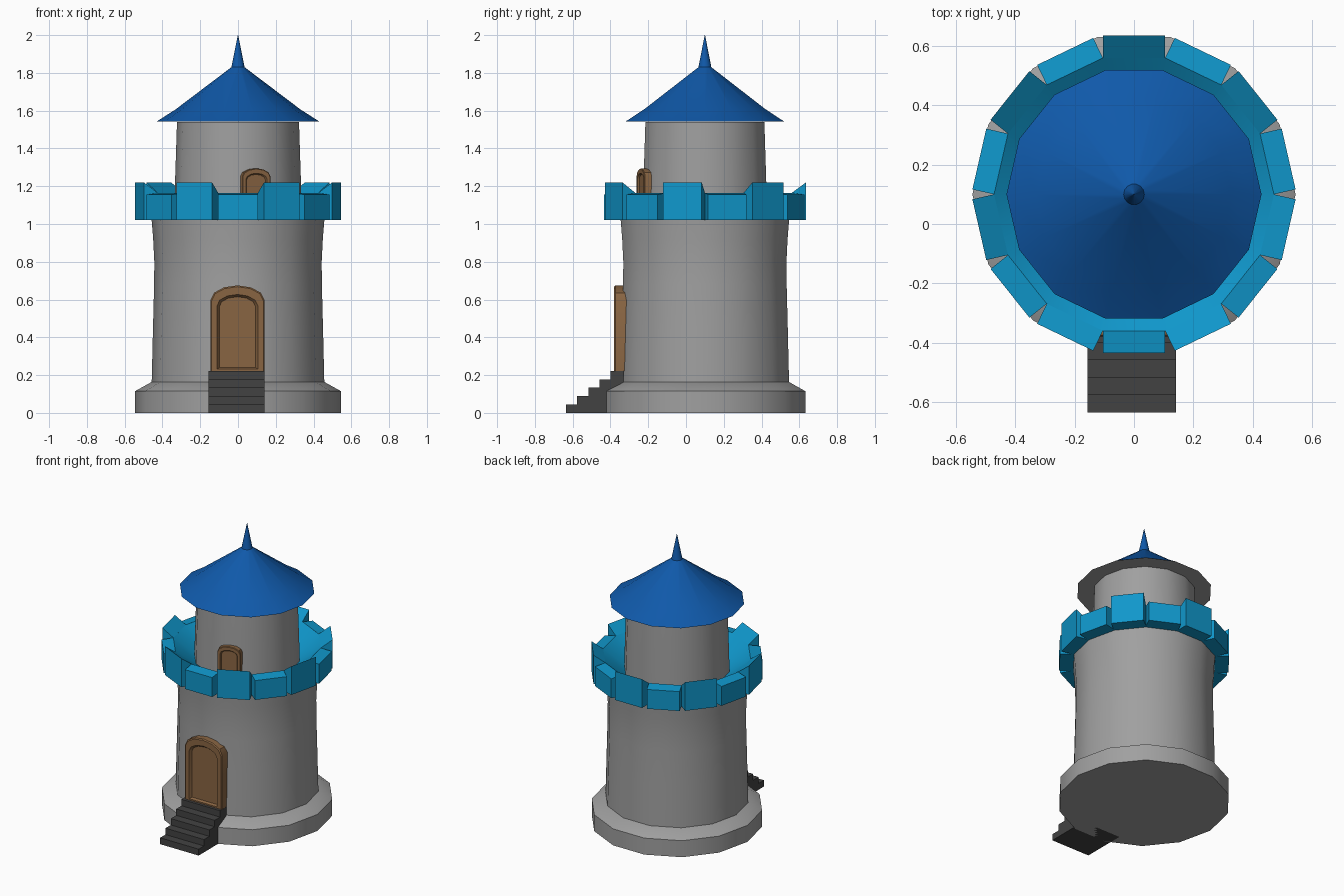
import bpy, bmesh
from math import sin, cos, pi, radians

if "Cube" in bpy.data.objects:
    bpy.data.objects.remove(bpy.data.objects["Cube"])

SIDES = 14
AXIS_Y = 0.1          # tower axis sits behind the stairs


def material(name, r, g, b):
    m = bpy.data.materials.new(name)
    m.diffuse_color = (r, g, b, 1)
    m.use_nodes = True
    m.node_tree.nodes["Principled BSDF"].inputs["Base Color"].default_value = m.diffuse_color
    return m


STONE = material("grey_stone", 0.35, 0.35, 0.35)
DARK = material("dark_steps", 0.055, 0.055, 0.055)
WOOD = material("brown_wood", 0.25, 0.13, 0.055)
TRIM = material("light_blue", 0.005, 0.31, 0.60)
ROOF = material("deep_blue", 0.005, 0.10, 0.40)


def finish(name, bm, mats, smooth=True):
    bmesh.ops.recalc_face_normals(bm, faces=bm.faces)
    me = bpy.data.meshes.new(name)
    bm.to_mesh(me)
    bm.free()
    for m in mats:
        me.materials.append(m)
    if smooth:
        me.shade_smooth()
        me.set_sharp_from_angle(angle=radians(30))
    ob = bpy.data.objects.new(name, me)
    bpy.context.collection.objects.link(ob)
    return ob


def loft(bm, rings, cap_start=True, cap_end=True):
    """Bridge closed rings of points that all have the same count."""
    rows = [[bm.verts.new(p) for p in ring] for ring in rings]
    n = len(rows[0])
    for a, b in zip(rows, rows[1:]):
        for i in range(n):
            j = (i + 1) % n
            bm.faces.new((a[i], a[j], b[j], b[i]))
    if cap_start:
        bm.faces.new(rows[0][::-1])
    if cap_end:
        bm.faces.new(rows[-1])


def lathe(name, profile, mats, caps=(True, True)):
    bm = bmesh.new()
    rings = [[(r * cos(2 * pi * k / SIDES), AXIS_Y + r * sin(2 * pi * k / SIDES), z)
              for k in range(SIDES)] for r, z in profile]
    loft(bm, rings, *caps)
    bmesh.ops.remove_doubles(bm, verts=bm.verts, dist=1e-5)
    return finish(name, bm, mats)


# Plinth and lower tower
lathe("plinth", [(0.545, 0), (0.545, 0.115), (0.455, 0.165)], [STONE])
lathe("lower_tower", [(0.457, 0.16), (0.450, 0.45), (0.444, 0.68), (0.443, 0.80),
                      (0.449, 0.92), (0.458, 1.03)], [STONE])

# Upper tower
lathe("upper_tower", [(0.338, 1.03), (0.334, 1.20), (0.323, 1.54)], [STONE])

# Roof with spike; the underside is stone
roof = lathe("roof", [(0.43, 1.543), (0.33, 1.607), (0.035, 1.83), (0.001, 2.0)],
             [ROOF, STONE])
for p in roof.data.polygons:
    if p.normal.z < -0.9:
        p.material_index = 1

# Battlement: sloping inner ring
lathe("battlement_ring", [(0.44, 1.02), (0.472, 1.02), (0.472, 1.165), (0.33, 1.06)],
      [TRIM], (False, False))

# Battlement: alternating low and high blocks
bm = bmesh.new()
for k in range(SIDES):
    a = -pi / 2 + 2 * pi * k / SIDES
    top = 1.22 if k % 2 else 1.155
    section = [(0.46, 1.02), (0.535, 1.02), (0.535, top), (0.46, 1.165)]
    loft(bm, [[(r * cos(a) - s * sin(a), AXIS_Y + r * sin(a) + s * cos(a), z)
               for r, z in section] for s in (-0.105, 0.105)])
finish("battlement_blocks", bm, [TRIM])


# Arched doors with a recessed panel
def arch(w, z0, spring, top, y):
    pts = [(-w, y, z0), (w, y, z0)]
    for i in range(7):
        t = pi * i / 6
        pts.append((w * cos(t), y, spring + (top - spring) * sin(t)))
    return pts


def door(name, scale, dist, angle, z0, x0=0):
    bm = bmesh.new()
    loft(bm, [arch(0.143, 0, 0.375, 0.453, 0.09),
              arch(0.143, 0, 0.375, 0.453, 0.006),
              arch(0.137, 0, 0.372, 0.446, 0),
              arch(0.108, 0.010, 0.345, 0.405, 0),
              arch(0.096, 0.018, 0.340, 0.393, 0.016)])
    ob = finish(name, bm, [WOOD])
    ob.scale = (scale,) * 3
    ob.rotation_euler.z = angle
    ob.location = (x0 + dist * sin(angle), AXIS_Y - dist * cos(angle), z0)


door("main_door", 1.0, 0.48, 0, 0.222, -0.003)
door("upper_door", 0.54, 0.355, radians(16), 1.05)

# Stairs: stepped side profile extruded sideways
steps = [(-0.33, 0)]
for i in range(5):
    y = -0.635 + 0.059 * i
    steps += [(y, 0.0445 * i), (y, 0.0445 * (i + 1))]
steps.append((-0.33, 0.2225))
bm = bmesh.new()
loft(bm, [[(x, y, z) for y, z in steps] for x in (-0.156, 0.141)])
finish("stairs", bm, [DARK], smooth=False)
